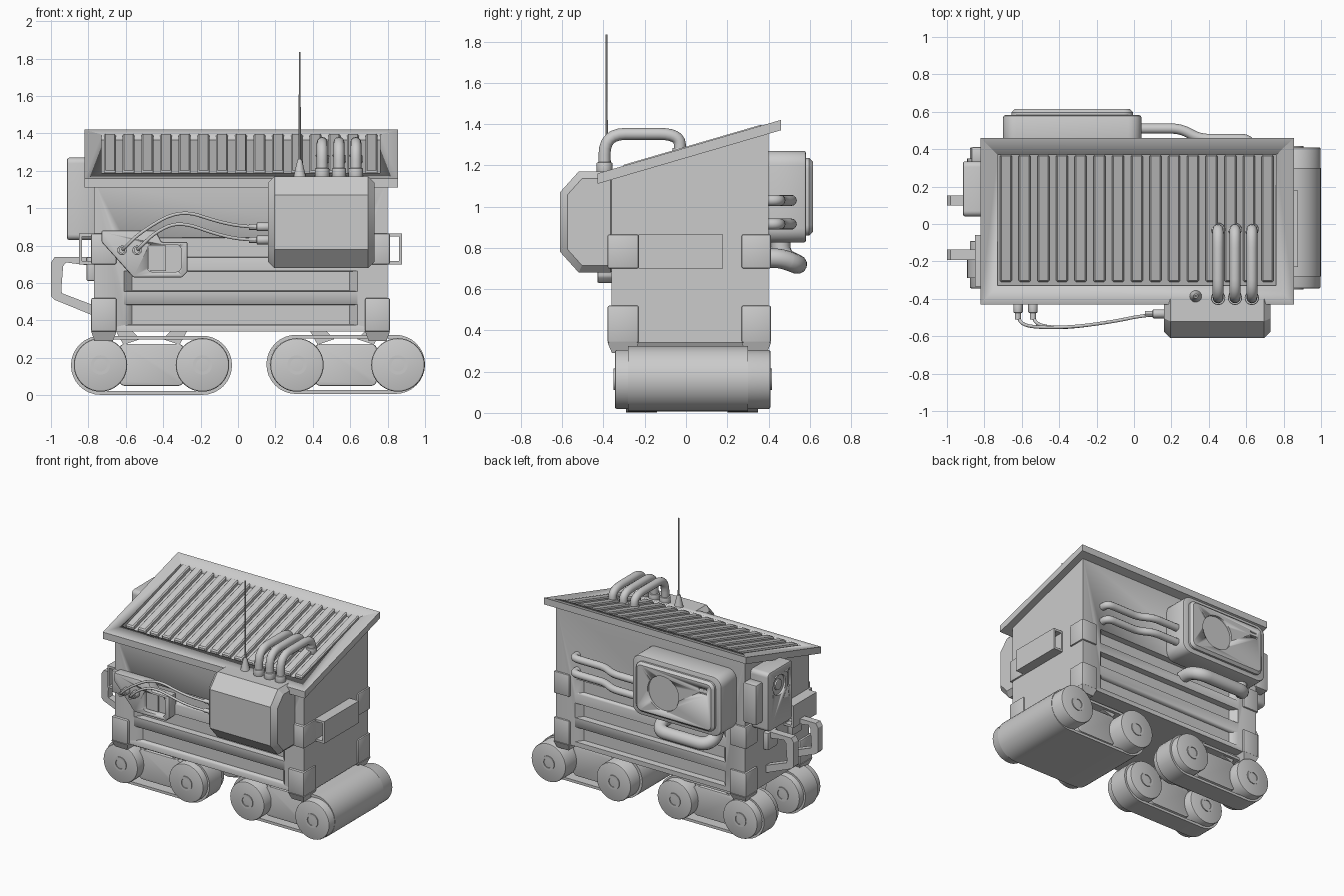
import bpy, bmesh, math
from mathutils import Vector

if "Cube" in bpy.data.objects:
    bpy.data.objects.remove(bpy.data.objects["Cube"])

AX = {'x': lambda p, d: (d, p[0], p[1]), 'y': lambda p, d: (p[0], d, p[1]), 'z': lambda p, d: (p[0], p[1], d)}

def finish(name, bm, bevel=0, seg=2, angle=30):
    bmesh.ops.recalc_face_normals(bm, faces=bm.faces)
    me = bpy.data.meshes.new(name)
    bm.to_mesh(me)
    bm.free()
    ob = bpy.data.objects.new(name, me)
    bpy.context.collection.objects.link(ob)
    select(ob)
    if bevel:
        m = ob.modifiers.new("bevel", 'BEVEL')
        m.width, m.segments, m.angle_limit = bevel, seg, math.radians(angle)
        bpy.ops.object.modifier_apply(modifier=m.name)
    bpy.ops.object.shade_smooth_by_angle(angle=math.radians(30))
    return ob

def select(ob):
    bpy.ops.object.select_all(action='DESELECT')
    ob.select_set(True)
    bpy.context.view_layer.objects.active = ob

def prism(name, pts, axis, a, b, bevel=0, seg=2, angle=30, end_scale=1):
    """Profile pts extruded along axis from a to b; the b end may be scaled."""
    bm = bmesh.new()
    c = Vector((sum(p[0] for p in pts), sum(p[1] for p in pts))) / len(pts)
    lo = [bm.verts.new(AX[axis](p, a)) for p in pts]
    hi = [bm.verts.new(AX[axis](c + (Vector(p) - c) * end_scale, b)) for p in pts]
    bm.faces.new(lo)
    bm.faces.new(hi)
    n = len(pts)
    for i in range(n):
        bm.faces.new((lo[i], lo[(i + 1) % n], hi[(i + 1) % n], hi[i]))
    return finish(name, bm, bevel, seg, angle)

def ring(name, outer, inner, axis, a, b):
    """Closed band between two matching outlines."""
    bm = bmesh.new()
    n = len(outer)
    rows = [[bm.verts.new(AX[axis](p, d)) for p in loop]
            for loop, d in ((outer, a), (outer, b), (inner, b), (inner, a))]
    for k in range(4):
        r, s = rows[k], rows[(k + 1) % 4]
        for i in range(n):
            bm.faces.new((r[i], r[(i + 1) % n], s[(i + 1) % n], s[i]))
    return finish(name, bm)

def rect(a0, a1, b0, b1):
    return [(a0, b0), (a1, b0), (a1, b1), (a0, b1)]

def box(name, x0, x1, y0, y1, z0, z1, bevel=0):
    return prism(name, rect(x0, x1, y0, y1), 'z', z0, z1, bevel)

def rrect(a0, a1, b0, b1, r, n=6):
    out = []
    for k, (ca, cb) in enumerate(((a1 - r, b1 - r), (a0 + r, b1 - r), (a0 + r, b0 + r), (a1 - r, b0 + r))):
        for i in range(n + 1):
            t = math.pi / 2 * (k + i / n)
            out.append((ca + r * math.cos(t), cb + r * math.sin(t)))
    return out

def circle(a, b, r, n=32):
    return [(a + r * math.cos(2 * math.pi * i / n), b + r * math.sin(2 * math.pi * i / n)) for i in range(n)]

def cut(ob, cutters):
    for c in cutters:
        select(ob)
        m = ob.modifiers.new("cut", 'BOOLEAN')
        m.operation, m.object, m.solver = 'DIFFERENCE', c, 'EXACT'
        bpy.ops.object.modifier_apply(modifier=m.name)
        bpy.data.objects.remove(c)

def tube(name, pts, r, fillet=0.06):
    """Round pipe along a path with filleted corners."""
    v = [Vector(p) for p in pts]
    path = [v[0]]
    for a, b, c in zip(v, v[1:], v[2:]):
        p = b + (a - b).normalized() * min(fillet, (a - b).length * .49)
        q = b + (c - b).normalized() * min(fillet, (c - b).length * .49)
        path += [p * (1 - t) ** 2 + b * 2 * t * (1 - t) + q * t * t for t in (i / 6 for i in range(7))]
    path.append(v[-1])
    cu = bpy.data.curves.new(name, 'CURVE')
    cu.dimensions, cu.bevel_depth, cu.bevel_resolution, cu.use_fill_caps = '3D', r, 4, True
    sp = cu.splines.new('POLY')
    sp.points.add(len(path) - 1)
    for s, p in zip(sp.points, path):
        s.co = (*p, 1)
    ob = bpy.data.objects.new(name, cu)
    bpy.context.collection.objects.link(ob)
    select(ob)
    bpy.ops.object.convert(target='MESH')
    bpy.ops.object.shade_smooth_by_angle(angle=math.radians(40))

# Hull with pressed horizontal grooves front and back
def roof_z(y):
    return 1.16 + (y + .43) * .292

hull = prism("hull", [(-.36, .34), (.40, .34), (.40, roof_z(.40) - .03), (-.36, roof_z(-.36) - .03)], 'x', -.77, .80)
for z in (.375, .555, .735):
    cut(hull, [prism("cutter", rect(-.61, .64, z, z + .11), 'y', y0, y1, end_scale=.93)
               for y0, y1 in ((-.361, -.315), (.401, .355))])

# Sloped roof with recessed slats
def slope(y0, y1, lo, hi):
    return [(y0, roof_z(y0) + lo), (y1, roof_z(y1) + lo), (y1, roof_z(y1) + hi), (y0, roof_z(y0) + hi)]

roof = prism("roof", slope(-.43, .46, -.05, 0), 'x', -.82, .855)
cut(roof, [prism("cutter", slope(-.33, .37, -.03, .05), 'x', -.73, .76)])
for i in range(15):
    x = -.685 + i * .1
    prism("roof_slat", slope(-.31, .37, -.035, .005), 'x', x - .032, x + .032, .008, 1)

# Corner guards
for x0, x1 in ((-.785, -.65), (.68, .812)):
    for y0, y1 in ((-.38, -.23), (.27, .412)):
        box("lower_corner_guard", x0, x1, y0, y1, .34, .52, .008)
        prism("corner_foot", rect(x0, x1, y0, y1), 'z', .34, .29, end_scale=.72)
        box("upper_corner_guard", x0, x1, y0, y1, .70, .865, .008)

# Side channels (open sleeves) and tow handles
def sleeve(x0, x1, y0, y1):
    ring("side_sleeve", rect(x0, x1, .70, .865), rect(x0 + .015, x1 - .015, .717, .848), 'y', y0, y1)

sleeve(.795, .877, -.23, .18)
sleeve(-.85, -.765, -.335, -.06)
for y in (-.192, .098):
    ring("tow_handle", [(-.76, .74), (-.98, .74), (-1, .71), (-1, .53), (-.98, .51), (-.76, .42)],
         [(-.77, .69), (-.92, .71), (-.935, .69), (-.945, .56), (-.94, .545), (-.77, .48)], 'y', y, y + .055)
    box("handle_mount", -.81, -.76, y - .03, y + .085, .61, .74, .01)

# Left end box with lens
side = prism("side_box", rrect(.04, .335, .83, 1.27, .03), 'x', -.76, -.915, .012)
cut(side, [prism("cutter", circle(.2, 1.14, .075), 'x', -.90, -1),
           prism("cutter", rect(.07, .1, 1.09, 1.21), 'x', -.90, -1)])
prism("side_lens", circle(.2, 1.14, .04), 'x', -.85, -.912, .006)
box("side_box_hinge", -.87, -.76, .33, .412, .90, 1.2, .01)

# Front equipment box, chamfered
prism("front_box", [(-.33, .68), (-.52, .68), (-.61, .78), (-.61, 1.07), (-.52, 1.17), (-.33, 1.17)],
      'x', .16, .73, .035, 1, 60)

# Roof pipes and antenna
for x in (.45, .54, .63):
    tube("roof_pipe", [(x, -.395, 1.15), (x, -.395, 1.352), (x, -.03, 1.352), (x, -.03, 1.25)], .029, .1)
    prism("pipe_collar", circle(x, -.395, .038), 'z', 1.16, 1.215, .006)
    prism("pipe_collar", circle(x, -.03, .036), 'z', 1.24, 1.285, .006)
prism("antenna_base", circle(.33, -.385, .034, 16), 'z', 1.165, 1.26, end_scale=.35)
prism("antenna", circle(.33, -.385, .007, 10), 'z', 1.2, 1.835, end_scale=.6)

# Front socket panel
socket = prism("socket_panel", [(-.73, .88), (-.44, .88), (-.41, .82), (-.27, .82), (-.27, .66),
                                (-.30, .63), (-.56, .63), (-.73, .82)], 'y', -.345, -.43, .008)
cut(socket, [prism("cutter", rrect(-.485, -.305, .66, .805, .025), 'y', -.385, -.5)])
box("socket_insert", -.48, -.385, -.40, -.37, .665, .80)

# Cables with plugs at both ends
for x, z, peak in ((-.62, .90, .995), (-.54, .83, .93)):
    tube("cable", [(x, -.42, .775), (x, -.53, .775), (x + .10, -.555, .875), (-.31, -.55, peak),
                   (-.10, -.52, z + .025), (.04, -.49, z), (.2, -.48, z)], .009, 9)
    prism("cable_plug", circle(x, .775, .026, 12), 'y', -.42, -.475, .005)
    prism("cable_plug_neck", circle(x, .775, .017, 12), 'y', -.46, -.51)
    prism("box_plug", circle(-.48, z, .024, 12), 'x', .10, .17, .005)
    prism("box_plug_neck", circle(-.48, z, .016, 12), 'x', .06, .11)

# Rear unit with round recess and vents
prism("rear_unit", rrect(-.70, .04, .825, 1.27, .07), 'y', .39, .582, .012)
cover = prism("rear_cover", rrect(-.655, -.005, .86, 1.235, .05), 'y', .56, .615, .018, 1, 60)
cut(cover, [prism("cutter", circle(-.24, 1.05, .13, 40), 'y', .598, .7)] +
    [prism("cutter", rect(-.60, -.54, z, z + .015), 'y', .60, .7) for z in (1.13, 1.165)])

# Rear pipes
for z in (.915, 1.03):
    tube("rear_pipe", [(0, .51, z), (.25, .51, z), (.35, .455, z), (.62, .455, z), (.62, .38, z)], .027, .05)
tube("rear_drain_pipe", [(-.12, .38, .75), (-.12, .46, .75), (-.16, .54, .72), (-.54, .54, .72),
                         (-.58, .46, .76), (-.58, .46, .86)], .047, .06)

# Running gear
def stadium(xa, xb, r, z=.16, n=16):
    arc = [math.pi * (i / n - .5) for i in range(n + 1)]
    return [(xb + r * math.cos(t), z + r * math.sin(t)) for t in arc] + \
           [(xa - r * math.cos(t), z - r * math.sin(t)) for t in arc]

def wheel(x, y0, y1, cap):
    prism("wheel", circle(x, .162, .143, 40), 'y', y0, y1, .01)
    for y, d in cap:
        ring("wheel_hub", circle(x, .162, .052), circle(x, .162, .035), 'y', y - d * .01, y + d * .006)

def track(xa, xb, y0, y1, z=.16):
    ring("track_belt", stadium(xa, xb, .158, z), stadium(xa, xb, .138, z), 'y', y0, y1)
    prism("track_frame", rrect(xa + .1, xb - .1, .05, .275, .03), 'y', y0 + .02, y1 - .02, .008)
    m = (xa + xb) / 2
    for s in (-1, 1):
        prism("track_strut", [(m + s * .06, .30), (m + s * .12, .36), (m + s * .20, .36), (m + s * .15, .27)],
              'y', y0 + .02, y1 - .02)

for y0, y1 in ((-.29, -.14), (.20, .35)):
    track(-.735, -.19, y0, y1)
    for x in (-.735, -.19):
        out0, out1 = (y0 - .055, y1 + .05) if y0 < 0 else (y0 - .05, y1 + .06)
        wheel(x, out0, out1, ((out0, -1), (out1, 1)))
track(.31, .842, -.28, .30, .165)
for x in (.315, .855):
    wheel(x, -.345, .41, ((-.345, -1), (.41, 1)))
